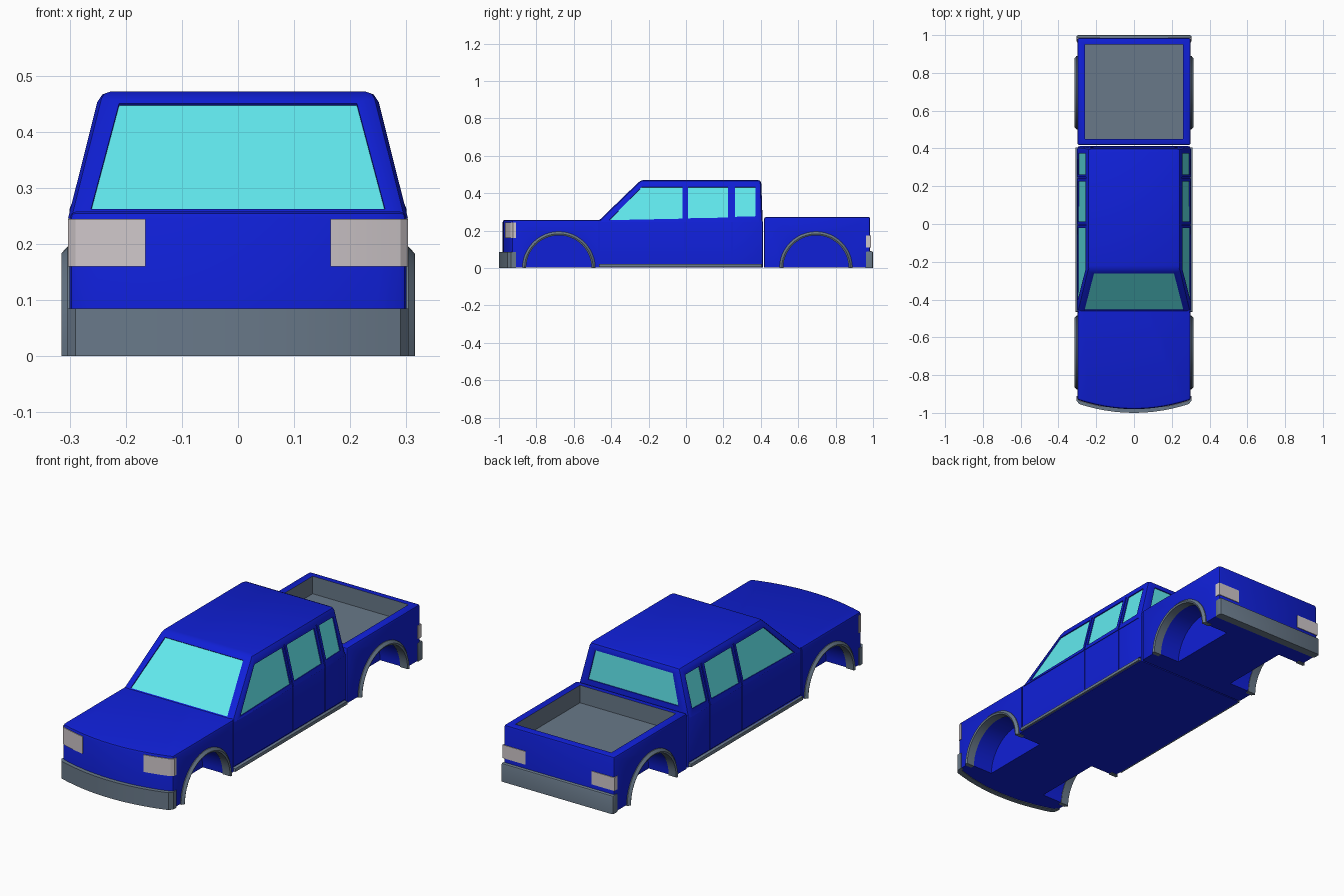
import bpy, bmesh, math
from mathutils import Vector, geometry

if "Cube" in bpy.data.objects:
    bpy.data.objects.remove(bpy.data.objects["Cube"])


def material(name, rgb):
    m = bpy.data.materials.new(name)
    m.diffuse_color = (*rgb, 1)
    m.use_nodes = True
    m.node_tree.nodes["Principled BSDF"].inputs["Base Color"].default_value = m.diffuse_color
    return m


BLUE = material("blue_paint", (0.005, 0.014, 0.68))
GLASS = material("glass", (0.12, 0.82, 0.86))
TRIM = material("grey_trim", (0.14, 0.19, 0.25))
LAMP = material("lamp", (0.62, 0.57, 0.59))


def finish(bm, name, mat, bevel=0, segs=2):
    """Bevel the sharp edges (not the underside) and make an object."""
    bmesh.ops.recalc_face_normals(bm, faces=bm.faces)
    if bevel:
        low = min(v.co.z for v in bm.verts) + 1e-4
        edges = [e for e in bm.edges if e.calc_face_angle(0) > math.radians(30)
                 and not all(v.co.z < low for v in e.verts)]
        bmesh.ops.bevel(bm, geom=edges, offset=bevel, segments=segs,
                        affect='EDGES', profile=0.5, clamp_overlap=True)
        bmesh.ops.recalc_face_normals(bm, faces=bm.faces)
    me = bpy.data.meshes.new(name)
    bm.to_mesh(me)
    bm.free()
    ob = bpy.data.objects.new(name, me)
    bpy.context.collection.objects.link(ob)
    if mat:
        me.materials.append(mat)
    return ob


def prism(name, pts, vec, mat=None, bevel=0, segs=2):
    """Extrude a 3D polygon along a vector."""
    bm = bmesh.new()
    face = bm.faces.new([bm.verts.new(p) for p in pts])
    ext = bmesh.ops.extrude_face_region(bm, geom=[face], use_keep_orig=True)
    bmesh.ops.translate(bm, vec=vec, verts=[v for v in ext['geom'] if isinstance(v, bmesh.types.BMVert)])
    return finish(bm, name, mat, bevel, segs)


def box(name, x, y, z, mat=None, bevel=0):
    pts = [(x[0], y[0], z[0]), (x[1], y[0], z[0]), (x[1], y[1], z[0]), (x[0], y[1], z[0])]
    return prism(name, pts, (0, 0, z[1] - z[0]), mat, bevel)


def cut(ob, cutter):
    m = ob.modifiers.new("cut", 'BOOLEAN')
    m.operation, m.solver, m.object = 'DIFFERENCE', 'EXACT', cutter
    bpy.context.view_layer.objects.active = ob
    bpy.ops.object.modifier_apply(modifier=m.name)
    bpy.data.objects.remove(cutter)


def front(x):
    """Bowed plan curve of the nose."""
    return -0.98 + 0.05 * (x / 0.3) ** 2


# Lower body with bowed nose, and the cargo bed
xs = [-0.3 + 0.05 * i for i in range(13)]
plan = [(x, front(x), 0.003) for x in xs] + [(0.3, 0.412, 0.003), (-0.3, 0.412, 0.003)]
body = prism("lower_body", plan, (0, 0, 0.255), BLUE, 0.012)
bed = box("cargo_bed", (-0.3, 0.3), (0.418, 0.985), (0.003, 0.273), BLUE, 0.01)
cut(bed, box("bed_cutter", (-0.26, 0.26), (0.45, 0.95), (0.187, 0.4)))
bed.data.materials.append(TRIM)
for p in bed.data.polygons:
    c = p.center
    if abs(c.x) < 0.262 and 0.448 < c.y < 0.952 and 0.18 < c.z < 0.268:
        p.material_index = 1

# Cab greenhouse: a tapered block
BASE, TOP = 0.245, 0.472


def lerp(a, b, z):
    return a + (b - a) * (z - BASE) / (TOP - BASE)


def side_pt(s, y, z):
    return Vector((s * lerp(0.303, 0.246, z), y, z))


def front_pt(x, z):
    return Vector((x, lerp(-0.475, -0.24, z), z))


def back_pt(x, z):
    return Vector((x, lerp(0.41, 0.402, z), z))


bm = bmesh.new()
rings = [[bm.verts.new((x * sx, y, z)) for sx, y in ((-1, y0), (1, y0), (1, y1), (-1, y1))]
         for x, y0, y1, z in ((0.303, -0.475, 0.41, BASE), (0.246, -0.24, 0.402, TOP))]
bm.faces.new(rings[0])
bm.faces.new(rings[1])
for i in range(4):
    j = (i + 1) % 4
    bm.faces.new((rings[0][i], rings[0][j], rings[1][j], rings[1][i]))
cab = finish(bm, "cab", BLUE, 0.02)


def recess(pts, depth, pane=None):
    """Cut a shallow pocket in the cab and optionally glaze it."""
    n = geometry.normal(pts)
    if n.dot(sum(pts, Vector()) / len(pts) - Vector((0, 0.05, 0.3))) < 0:
        n = -n
    cut(cab, prism("pocket_cutter", [p + n * 0.02 for p in pts], -n * (0.02 + depth)))
    if pane:
        prism(pane, [p - n * (depth - 0.001) for p in pts], -n * 0.008, GLASS)


# Windscreen and rear window
recess([front_pt(-0.262, 0.262), front_pt(0.262, 0.262), front_pt(0.212, 0.45), front_pt(-0.212, 0.45)],
       0.006, "windscreen")
recess([back_pt(-0.245, 0.29), back_pt(0.245, 0.29), back_pt(0.21, 0.44), back_pt(-0.21, 0.44)],
       0.006, "rear_window")

windows = {
    "front_door_window": [(-0.41, 0.256), (-0.02, 0.264), (-0.02, 0.432), (-0.238, 0.432)],
    "rear_door_window": [(0.012, 0.266), (0.225, 0.27), (0.225, 0.432), (0.012, 0.432)],
    "quarter_window": [(0.262, 0.274), (0.372, 0.277), (0.372, 0.432), (0.262, 0.432)],
}
arch_profile = [(0.175, 0.27), (0.175, 0.311), (0.183, 0.315), (0.195, 0.304), (0.195, 0.27)]

for s, tag in ((1, "right"), (-1, "left")):
    # Side windows
    for name, pts in windows.items():
        recess([side_pt(s, y, z) for y, z in pts], 0.006, f"{tag}_{name}")
    # Door seams on pillars and lower body
    for y in (-0.005, 0.245):
        recess([side_pt(s, y - 0.003, 0.24), side_pt(s, y + 0.003, 0.24),
                side_pt(s, y + 0.003, 0.44), side_pt(s, y - 0.003, 0.44)], 0.005)
    sx = sorted((s * 0.295, s * 0.33))
    for y in (-0.466, -0.005, 0.245):
        cut(body, box("seam_cutter", sx, (y - 0.003, y + 0.003), (0.024, 0.3)))
    cut(body, box("seam_cutter", sx, (-0.469, 0.405), (0.022, 0.028)))
    # Wheel wells and arch trims
    for part, yc, end in ((body, -0.68, "front"), (bed, 0.695, "rear")):
        circle = [(s * 0.16, yc + 0.178 * math.cos(a), 0.178 * math.sin(a))
                  for a in (math.tau * i / 40 for i in range(40))]
        cut(part, prism("well_cutter", circle, (s * 0.2, 0, 0)))
        bm = bmesh.new()
        loops = [[bm.verts.new((s * x, yc + r * math.cos(a), r * math.sin(a))) for r, x in arch_profile]
                 for a in (math.pi * i / 24 for i in range(25))]
        for a, b in zip(loops, loops[1:]):
            for i in range(5):
                j = (i + 1) % 5
                bm.faces.new((a[i], a[j], b[j], b[i]))
        bm.faces.new(loops[0])
        bm.faces.new(loops[-1])
        finish(bm, f"{tag}_{end}_arch_trim", TRIM)
    # Side step and lamps
    box(f"{tag}_side_step", sorted((s * 0.29, s * 0.311)), (-0.465, 0.405), (0.006, 0.022), TRIM, 0.003)
    lamp = [(x, front(x) - 0.004) for x in (0.165, 0.2, 0.245, 0.29)]
    lamp += [(0.303, -0.925), (0.303, -0.91), (0.28, -0.91), (0.165, -0.95)]
    prism(f"{tag}_headlight", [(s * x, y, 0.16) for x, y in lamp], (0, 0, 0.084), LAMP)
    box(f"{tag}_tail_light", sorted((s * 0.18, s * 0.303)), (0.962, 0.988), (0.11, 0.175), LAMP)

# Front bumper wraps the nose, rear bumper is straight
outer = [(x, front(x) - 0.02) for x in (0, 0.05, 0.1, 0.15, 0.2, 0.25, 0.29)] + [(0.304, -0.935), (0.304, -0.91)]
inner = [(0.29, -0.91), (0.285, -0.925), (0.2, -0.95), (0.1, -0.968), (0, -0.973)]
half = outer + inner
ring = half + [(-x, y) for x, y in reversed(half[1:-1])]
prism("front_bumper", [(x, y, 0) for x, y in ring], (0, 0, 0.085), TRIM)
box("rear_bumper", (-0.304, 0.304), (0.96, 1.0), (0, 0.09), TRIM, 0.008)

# Smooth the curved areas, keep the creases
for ob in bpy.data.objects:
    ob.select_set(ob.type == 'MESH')
bpy.context.view_layer.objects.active = body
bpy.ops.object.shade_smooth_by_angle(angle=math.radians(25))
